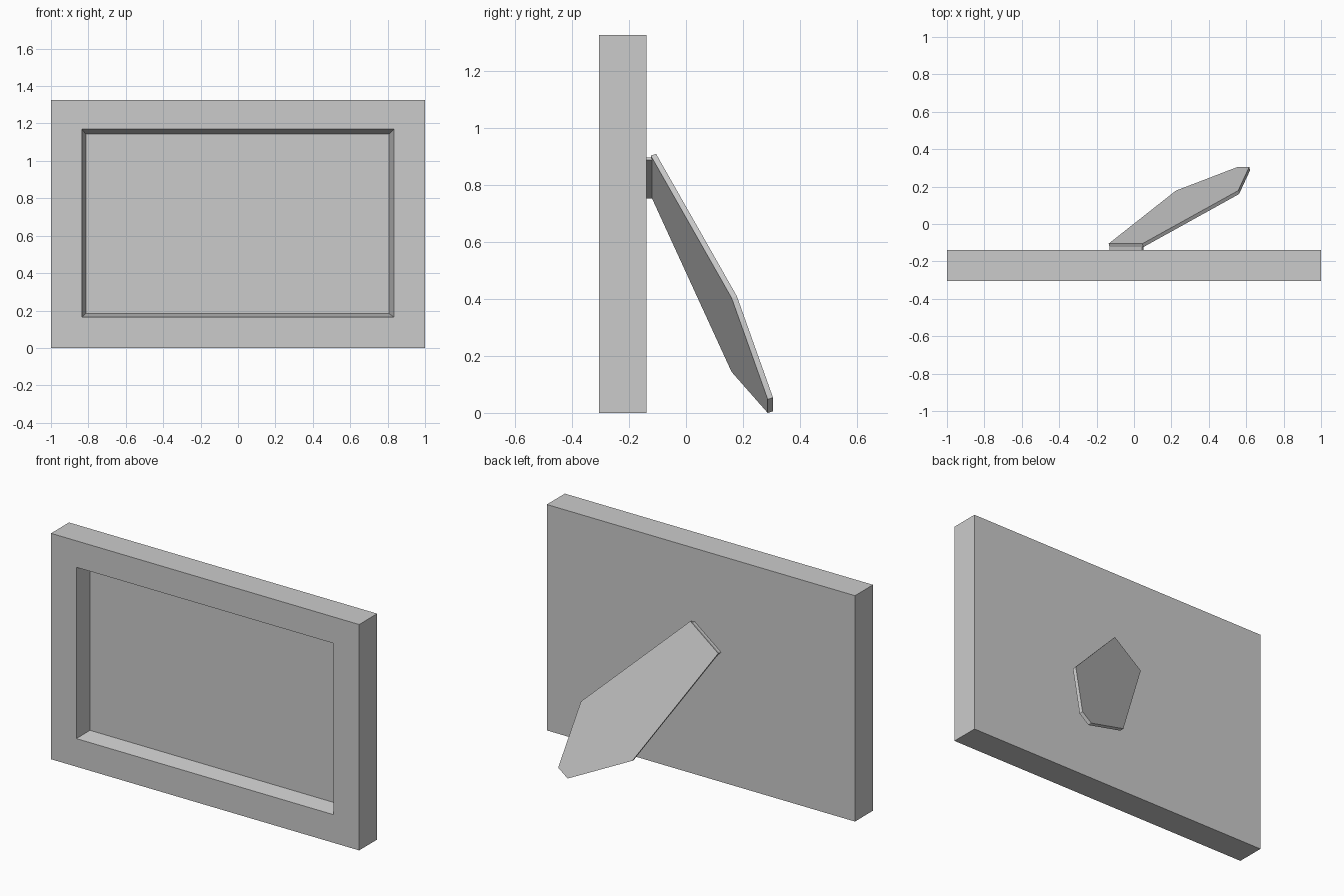
import bpy
import bmesh
from mathutils import Vector

if "Cube" in bpy.data.objects:
    bpy.data.objects.remove(bpy.data.objects["Cube"])


def loft(name, rings):
    """Skin a stack of matching point rings and cap both ends."""
    bm = bmesh.new()
    loops = [[bm.verts.new(p) for p in ring] for ring in rings]
    for a, b in zip(loops, loops[1:]):
        for i in range(len(a)):
            j = (i + 1) % len(a)
            bm.faces.new((a[i], a[j], b[j], b[i]))
    bm.faces.new(loops[0][::-1])
    bm.faces.new(loops[-1])
    bmesh.ops.recalc_face_normals(bm, faces=bm.faces)
    mesh = bpy.data.meshes.new(name)
    bm.to_mesh(mesh)
    bm.free()
    obj = bpy.data.objects.new(name, mesh)
    bpy.context.collection.objects.link(obj)
    return obj


def rect(x0, x1, z0, z1, y):
    return [(x0, y, z0), (x1, y, z0), (x1, y, z1), (x0, y, z1)]


# Frame: back, front, picture opening, tapered recess floor
loft("picture_frame", [
    rect(-1, 1, 0, 1.325, -0.138),
    rect(-1, 1, 0, 1.325, -0.305),
    rect(-0.835, 0.835, 0.165, 1.17, -0.305),
    rect(-0.814, 0.808, 0.183, 1.143, -0.21),
])

# Leg directions: down its length, across it, and out of its back face
top = Vector((-0.045, -0.105, 0.838))
foot = Vector((0.585, 0.305, 0.03))
along = (foot - top).normalized()
across = Vector((-along.z, 0, along.x)).normalized()
out = along.cross(across).normalized()
if out.y < 0:
    out = -out

# Easel leg: mirrored tapered outline, given thickness
half = [(0, 0.1145), (0.763, 0.211), (1.104, 0.039)]
outline = [(d, w) for d, w in half] + [(d, -w) for d, w in reversed(half)]
leg = [top + along * d + across * w for d, w in outline]
loft("easel_leg", [leg, [p - out * 0.02 for p in leg]])

# Hinge tab: thin strip joining the leg top to the frame back
down = Vector((across.z, 0, -across.x))
strip = [top + down * d + across * w
         for d, w in ((0.008, -0.1145), (0.008, 0.105), (0.02, 0.105), (0.02, -0.1145))]
loft("hinge_tab", [[(p.x, y, p.z) for p in strip] for y in (-0.14, -0.117)])
